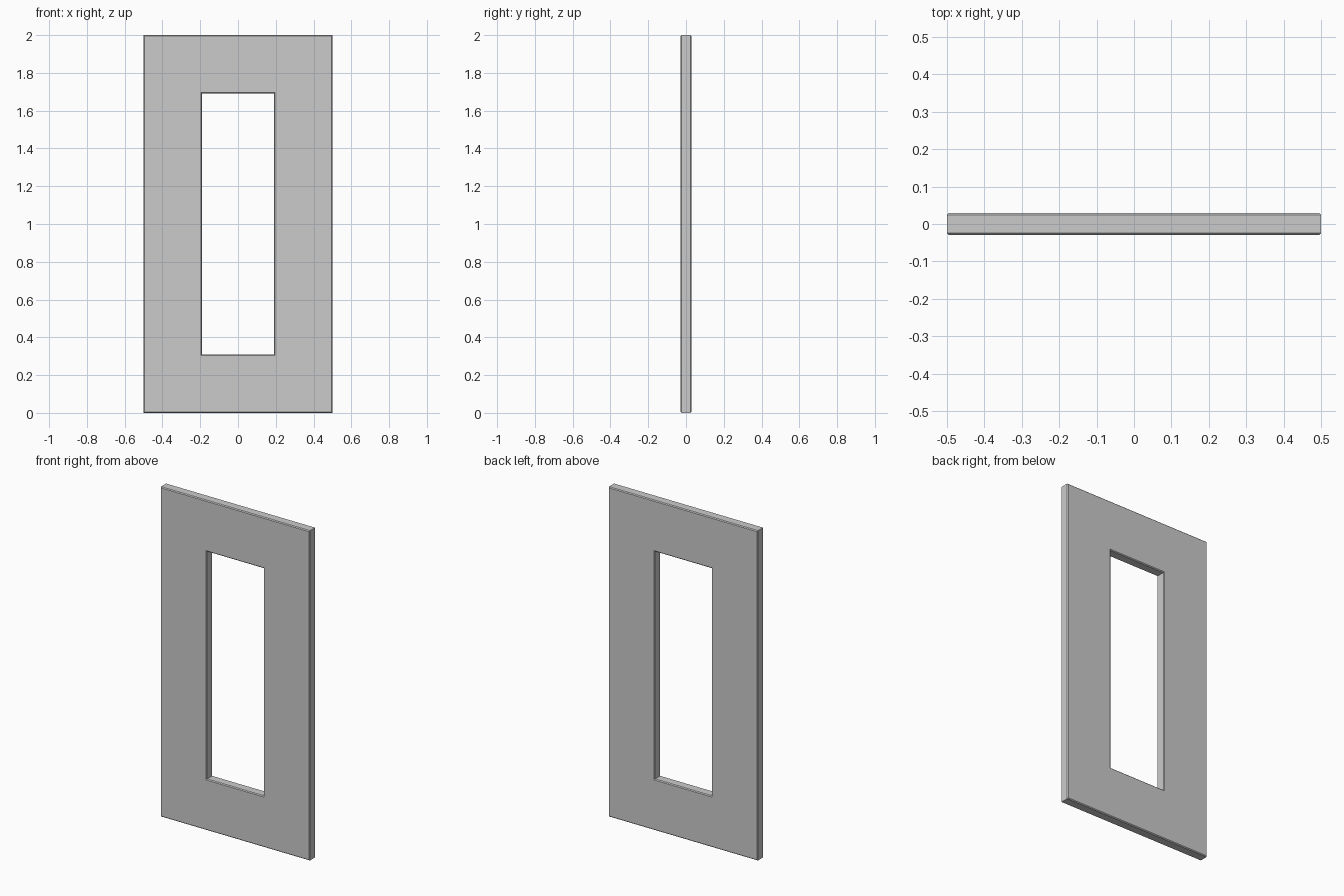
import bpy, bmesh

if "Cube" in bpy.data.objects:
    bpy.data.objects.remove(bpy.data.objects["Cube"])

HALF_T, BEVEL = 0.029, 0.005
OUTER = (0.5, 1.0)     # half width, half height of the slab
INNER = (0.19, 0.69)   # half width, half height of the opening
MID_Z = 1.0


def ring(bm, size, grow, y):
    """Rectangular loop of four corners at depth y."""
    w, h = size[0] + grow, size[1] + grow
    return [bm.verts.new((sx * w, y, MID_Z + sz * h))
            for sx, sz in ((-1, -1), (1, -1), (1, 1), (-1, 1))]


# Door slab: chamfered cross-section carried round the outer rim and opening
s = HALF_T - BEVEL
section = [
    (OUTER, -BEVEL, -HALF_T), (OUTER, 0, -s), (OUTER, 0, s), (OUTER, -BEVEL, HALF_T),
    (INNER, BEVEL, HALF_T), (INNER, 0, s), (INNER, 0, -s), (INNER, BEVEL, -HALF_T),
]
bm = bmesh.new()
rings = [ring(bm, *p) for p in section]
for i, a in enumerate(rings):
    b = rings[(i + 1) % len(rings)]
    for k in range(4):
        n = (k + 1) % 4
        bm.faces.new((a[k], a[n], b[n], b[k]))
bmesh.ops.recalc_face_normals(bm, faces=bm.faces)

mesh = bpy.data.meshes.new("door_slab")
bm.to_mesh(mesh)
bm.free()
bpy.context.collection.objects.link(bpy.data.objects.new("door_slab", mesh))
